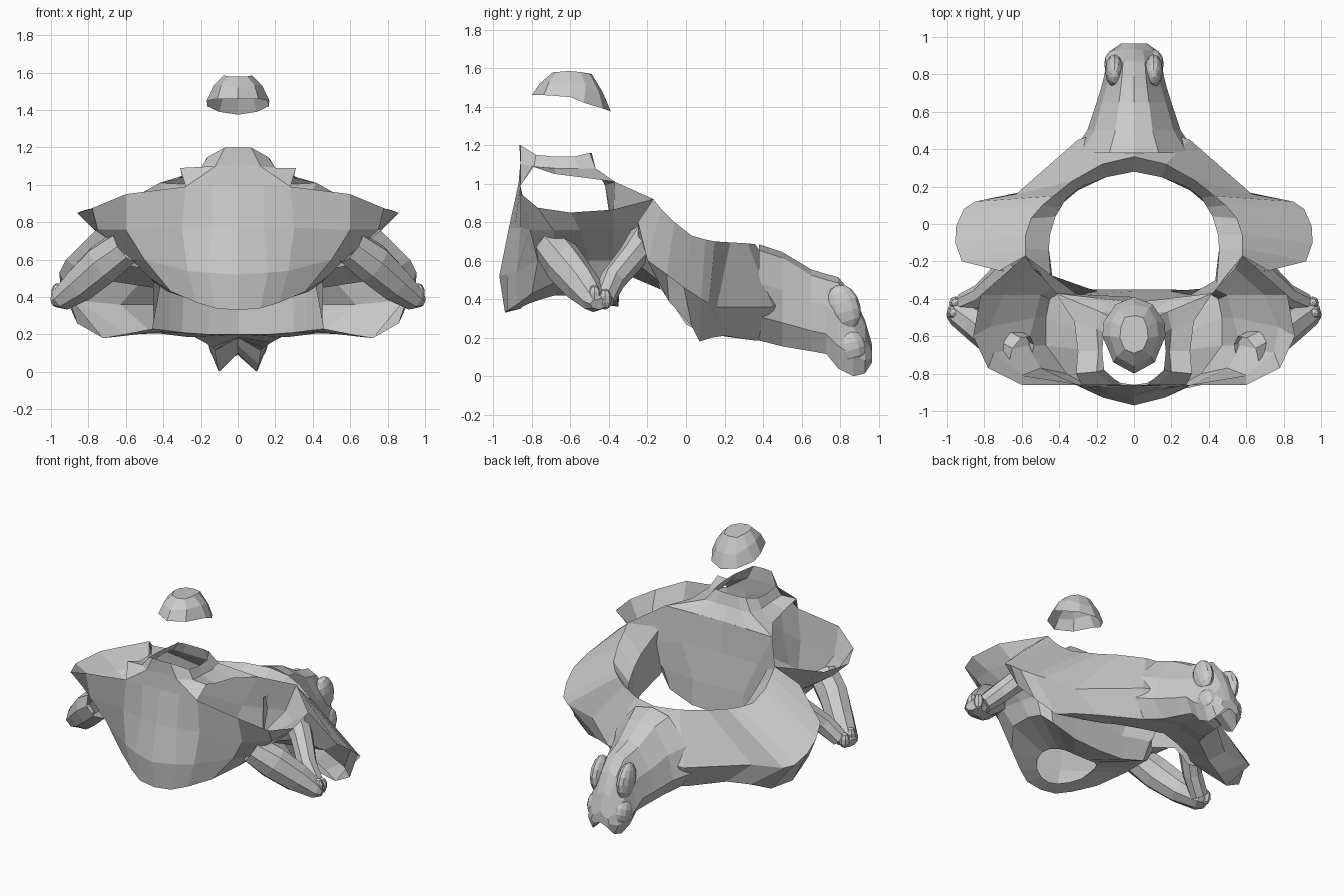
import bpy, bmesh
from math import cos, sin, pi
from mathutils import Vector


def loft(name, rings, caps=(False, False), skip=(), mirror=False):
    """Skin closed rings in order; skip holds (ring, side) faces left open."""
    bm = bmesh.new()
    vr = [[bm.verts.new(p) for p in r] for r in rings]
    n = len(rings[0])
    for i in range(len(vr) - 1):
        for j in range(n):
            if (i, j) not in skip:
                k = (j + 1) % n
                bm.faces.new((vr[i][j], vr[i][k], vr[i + 1][k], vr[i + 1][j]))
    if caps[0]:
        bm.faces.new(vr[0])
    if caps[1]:
        bm.faces.new(vr[-1])
    bmesh.ops.remove_doubles(bm, verts=bm.verts, dist=0.0005)
    if mirror:
        res = bmesh.ops.duplicate(bm, geom=bm.verts[:] + bm.edges[:] + bm.faces[:])
        for v in [g for g in res["geom"] if isinstance(g, bmesh.types.BMVert)]:
            v.co.x *= -1
        bmesh.ops.remove_doubles(bm, verts=bm.verts, dist=0.0005)
    bmesh.ops.recalc_face_normals(bm, faces=bm.faces)
    me = bpy.data.meshes.new(name)
    bm.to_mesh(me)
    bm.free()
    ob = bpy.data.objects.new(name, me)
    bpy.context.collection.objects.link(ob)
    return ob


def sym(half):
    """Half outline from front centre to back centre, completed across x = 0."""
    return half + [(-x, y, z) for x, y, z in half[-2:0:-1]]


def tube(name, path, sides=8):
    """Mirrored bar through (centre, across radius, depth radius) stations."""
    rings = []
    for i, (c, ra, rb) in enumerate(path):
        d = (Vector(path[min(i + 1, len(path) - 1)][0]) - Vector(path[max(i - 1, 0)][0])).normalized()
        b = d.cross(Vector((0, 0, 1))).normalized()
        a = b.cross(d)
        rings.append([Vector(c) + a * ra * cos(2 * pi * k / sides) + b * rb * sin(2 * pi * k / sides)
                      for k in range(sides)])
    return loft(name, rings, (False, True), mirror=True)


def blob(name, loc, scale, tilt, seg, rings):
    """Mirrored pair of low-poly ellipsoids."""
    for s in (-1, 1):
        bpy.ops.mesh.primitive_uv_sphere_add(segments=seg, ring_count=rings,
                                             location=(s * loc[0], loc[1], loc[2]))
        ob = bpy.context.object
        ob.name = name
        ob.scale = scale
        ob.rotation_euler = (tilt, 0, 0)


# Hollow body with a hole in its floor, flaring into the rims of the two upper joint bowls
loft("body_shell", [
    sym([(0, -.86, .35), (.07, -.85, .36), (.14, -.81, .38), (.19, -.75, .4), (.2, -.68, .42),
         (.19, -.62, .42), (.16, -.57, .41), (.12, -.54, .4), (.06, -.53, .39), (0, -.53, .39)]),
    sym([(0, -.94, .33), (.12, -.93, .34), (.22, -.88, .37), (.36, -.8, .43), (.47, -.65, .5),
         (.47, -.5, .5), (.45, -.4, .48), (.38, -.36, .43), (.2, -.35, .37), (0, -.35, .36)]),
    sym([(0, -.97, .52), (.16, -.93, .53), (.27, -.88, .54), (.5, -.77, .6), (.57, -.65, .6),
         (.53, -.5, .6), (.5, -.38, .6), (.42, -.34, .58), (.2, -.36, .55), (0, -.36, .55)]),
    sym([(0, -.92, .77), (.14, -.89, .77), (.3, -.86, .77), (.6, -.81, .76), (.75, -.69, .76),
         (.77, -.55, .76), (.7, -.38, .77), (.54, -.24, .75), (.3, -.38, .78), (0, -.39, .78)]),
    sym([(0, -.87, 1.0), (.14, -.87, 1.0), (.28, -.86, .99), (.6, -.86, .95), (.78, -.77, .875),
         (.86, -.6, .85), (.82, -.38, .865), (.58, -.17, .92), (.42, -.37, 1.01), (0, -.42, .99)]),
])

# Saddle between the bowls, rising to the open stump of the peg
loft("peg_base", [
    sym([(0, -.87, 1.0), (.28, -.86, .99), (.31, -.8, 1.09), (.3, -.68, 1.05), (.32, -.52, 1.03),
         (.42, -.37, 1.01), (.2, -.396, 1.0), (0, -.42, .99)]),
    sym([(0, -.86, 1.11), (.12, -.86, 1.1), (.2, -.79, 1.09), (.19, -.68, 1.08), (.2, -.56, 1.08),
         (.18, -.47, 1.08), (.1, -.47, 1.08), (0, -.47, 1.08)]),
    sym([(0, -.865, 1.2), (.07, -.86, 1.2), (.16, -.78, 1.15), (.17, -.68, 1.14), (.16, -.58, 1.14),
         (.12, -.5, 1.16), (.07, -.49, 1.16), (0, -.49, 1.16)]),
])

# Detached tip of the peg, a dome open underneath
loft("peg_tip", [
    sym([(0, -.8, 1.46), (.11, -.74, 1.46), (.168, -.6, 1.45), (.165, -.53, 1.42), (.1, -.43, 1.39), (0, -.39, 1.375)]),
    sym([(0, -.76, 1.52), (.09, -.71, 1.53), (.13, -.6, 1.53), (.12, -.52, 1.51), (.08, -.45, 1.47), (0, -.43, 1.47)]),
    sym([(0, -.69, 1.58), (.05, -.67, 1.58), (.075, -.61, 1.585), (.07, -.55, 1.58), (.05, -.5, 1.57), (0, -.49, 1.57)]),
], (False, True))

# Arch from the side masses round the canal; round lower joint openings left open
loft("arch", [
    [(.43, -.34, .54), (.44, -.34, .86), (.58, -.17, .92), (.72, -.25, .8), (.64, -.25, .58)],
    [(.455, -.13, .45), (.455, -.14, .74), (.58, -.13, .87), (.92, -.2, .6), (.78, -.15, .5)],
    [(.455, -.06, .36), (.45, -.06, .68), (.58, -.06, .8), (.955, -.1, .53), (.9, -.09, .39)],
    [(.45, .0, .27), (.42, .04, .62), (.55, .03, .73), (.95, -.01, .46), (.86, .03, .26)],
    [(.46, .07, .23), (.39, .09, .6), (.49, .1, .71), (.91, .08, .4), (.72, .07, .18)],
    [(.37, .12, .22), (.36, .14, .6), (.43, .15, .7), (.85, .12, .38), (.6, .13, .2)],
    [(.3, .18, .21), (.28, .2, .6), (.33, .23, .695), (.63, .16, .36), (.46, .2, .21)],
    [(.16, .25, .2), (.15, .25, .6), (.17, .32, .69), (.3, .45, .36), (.26, .36, .185)],
    [(0, .3, .2), (0, .28, .6), (0, .36, .685), (0, .55, .4), (0, .5, .19)],
], skip={(1, 4), (2, 4), (3, 4)}, mirror=True)

# Rear spine, grooved below
loft("rear_spine", [
    sym([(0, y, t), (w * .4, y, t - .03), (w * .85, y, t * .6 + b * .4), (w, y, t * .25 + b * .75),
         (w * .7, y, b), (0, y, b + g)])
    for y, w, t, b, g in [(.38, .33, .685, .185, .02), (.5, .25, .645, .155, .03), (.65, .2, .555, .13, .05),
                          (.73, .175, .53, .115, .07), (.79, .16, .515, .04, .1), (.87, .145, .42, .0, .1),
                          (.93, .12, .29, .015, .1), (.965, .07, .17, .07, .02)]
], (False, True))

# Raised pads on the forked spine end
blob("spine_pad_upper", (.105, .82, .36), (.05, .085, .12), .3, 12, 7)
blob("spine_pad_lower", (.1, .855, .155), (.06, .08, .09), .3, 12, 7)

# Side projections: broad front bar, rear bar and knobbly end round the side hole
tube("side_front_bar", [((.6, -.69, .67), .1, .1), ((.72, -.63, .58), .115, .1),
                        ((.84, -.54, .47), .1, .09), ((.94, -.465, .39), .065, .08), ((.985, -.45, .375), .03, .05)])
tube("side_rear_bar", [((.6, -.21, .7), .1, .09), ((.7, -.28, .62), .075, .075),
                       ((.81, -.38, .5), .07, .065), ((.91, -.43, .4), .06, .06)])
blob("side_knob_front", (.965, -.475, .42), (.035, .035, .055), 0, 8, 5)
blob("side_knob_rear", (.955, -.42, .4), (.035, .035, .055), 0, 8, 5)
